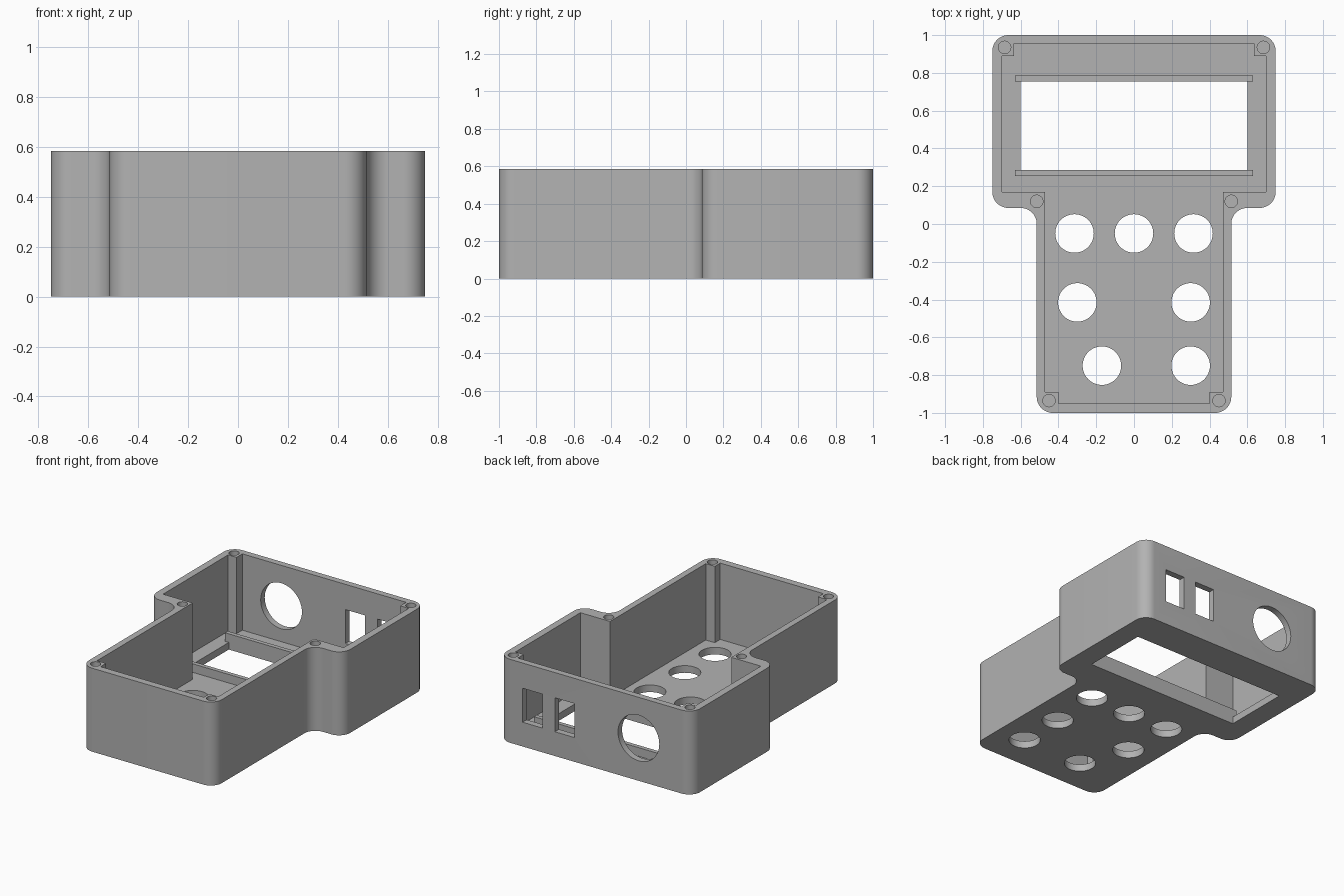
import bpy, bmesh
from math import pi, cos, sin
from mathutils import Vector

HEIGHT, FLOOR = 0.585, 0.05
RADIUS = 0.085

if "Cube" in bpy.data.objects:
    bpy.data.objects.remove(bpy.data.objects["Cube"], do_unlink=True)

grey = bpy.data.materials.new("plain grey plastic")
grey.use_nodes = True
grey.diffuse_color = (0.45, 0.45, 0.45, 1)
grey.node_tree.nodes["Principled BSDF"].inputs["Base Color"].default_value = (0.45, 0.45, 0.45, 1)


def mirrored(half):
    """Close a right-hand outline by mirroring it across x = 0."""
    return half + [(-x, y) for x, y in reversed(half)]


def rounded(points, r, steps=12):
    """Replace each right-angled corner with an arc."""
    out, n = [], len(points)
    for i, p in enumerate(points):
        p = Vector(p)
        a = (Vector(points[i - 1]) - p).normalized() * r
        b = (Vector(points[(i + 1) % n]) - p).normalized() * r
        for k in range(steps + 1):
            t = k / steps * pi / 2
            out.append(p + a * (1 - sin(t)) + b * (1 - cos(t)))
    return out


def prism(name, points, z0, z1):
    """Extrude a flat outline between two heights."""
    bm = bmesh.new()
    face = bm.faces.new([bm.verts.new((x, y, z0)) for x, y in points])
    top = bmesh.ops.extrude_face_region(bm, geom=[face])["geom"]
    bmesh.ops.translate(bm, vec=(0, 0, z1 - z0),
                        verts=[v for v in top if isinstance(v, bmesh.types.BMVert)])
    bmesh.ops.recalc_face_normals(bm, faces=bm.faces)
    mesh = bpy.data.meshes.new(name)
    bm.to_mesh(mesh)
    bm.free()
    obj = bpy.data.objects.new(name, mesh)
    bpy.context.collection.objects.link(obj)
    mesh.materials.append(grey)
    return obj


def box(name, x0, x1, y0, y1, z0, z1):
    return prism(name, [(x0, y0), (x1, y0), (x1, y1), (x0, y1)], z0, z1)


def disc(x, y, r, steps=48):
    return [(x + r * cos(2 * pi * i / steps), y + r * sin(2 * pi * i / steps)) for i in range(steps)]


def cut(target, cutter):
    """Subtract a helper solid and discard it."""
    cutter.hide_render = True
    mod = target.modifiers.new("cut", "BOOLEAN")
    mod.operation, mod.solver, mod.object = "DIFFERENCE", "EXACT", cutter
    bpy.context.view_layer.objects.active = target
    bpy.ops.object.modifier_apply(modifier=mod.name)
    bpy.data.objects.remove(cutter, do_unlink=True)


# T-shaped outer body with rounded corners
outer = mirrored([(0.515, -1), (0.515, 0.085), (0.75, 0.085), (0.75, 1)])
case = prism("case_shell", rounded(outer, RADIUS), 0, HEIGHT)

# Cavity, leaving square screw posts in the four end corners
inner = mirrored([(0.40, -0.95), (0.40, -0.89), (0.47, -0.89), (0.47, 0.17),
                  (0.70, 0.17), (0.70, 0.89), (0.635, 0.89), (0.635, 0.955)])
cut(case, prism("cavity_cutter", inner, FLOOR, HEIGHT + 0.1))

# Screen window in the floor
cut(case, box("window_cutter", -0.6, 0.6, 0.285, 0.755, -0.1, 0.2))

# Round button holes in the floor
for x, y in [(-0.315, -0.05), (0, -0.05), (0.315, -0.05), (-0.30, -0.415),
             (0.30, -0.415), (-0.17, -0.75), (0.30, -0.75)]:
    cut(case, prism("button_cutter", disc(x, y, 0.102), -0.1, 0.2))

# Blind screw holes in the rim
for x, y in [(0.45, -0.935), (0.515, 0.12), (0.685, 0.935)]:
    for side in (-1, 1):
        cut(case, prism("screw_cutter", disc(side * x, y, 0.033, 24), 0.3, HEIGHT + 0.1))

# Two switch slots and a round socket hole in the back wall
for x in (0.24, 0.49):
    cut(case, box("slot_cutter", x - 0.077, x + 0.077, 0.9, 1.1, 0.17, 0.408))
socket = prism("socket_cutter", disc(0, 0, 0.16), -0.1, 0.1)
socket.rotation_euler.x = pi / 2
socket.location = (-0.333, 1, 0.30)
bpy.context.view_layer.update()
cut(case, socket)

# Rails along the long edges of the window
rails = [box("front_screen_rail", -0.63, 0.63, 0.255, 0.285, FLOOR, 0.11),
         box("back_screen_rail", -0.63, 0.63, 0.755, 0.785, FLOOR, 0.11)]

# Smooth the curved walls and keep the edges crisp
bpy.ops.object.select_all(action="DESELECT")
for obj in [case] + rails:
    obj.select_set(True)
bpy.context.view_layer.objects.active = case
bpy.ops.object.shade_smooth_by_angle(angle=pi / 6)
